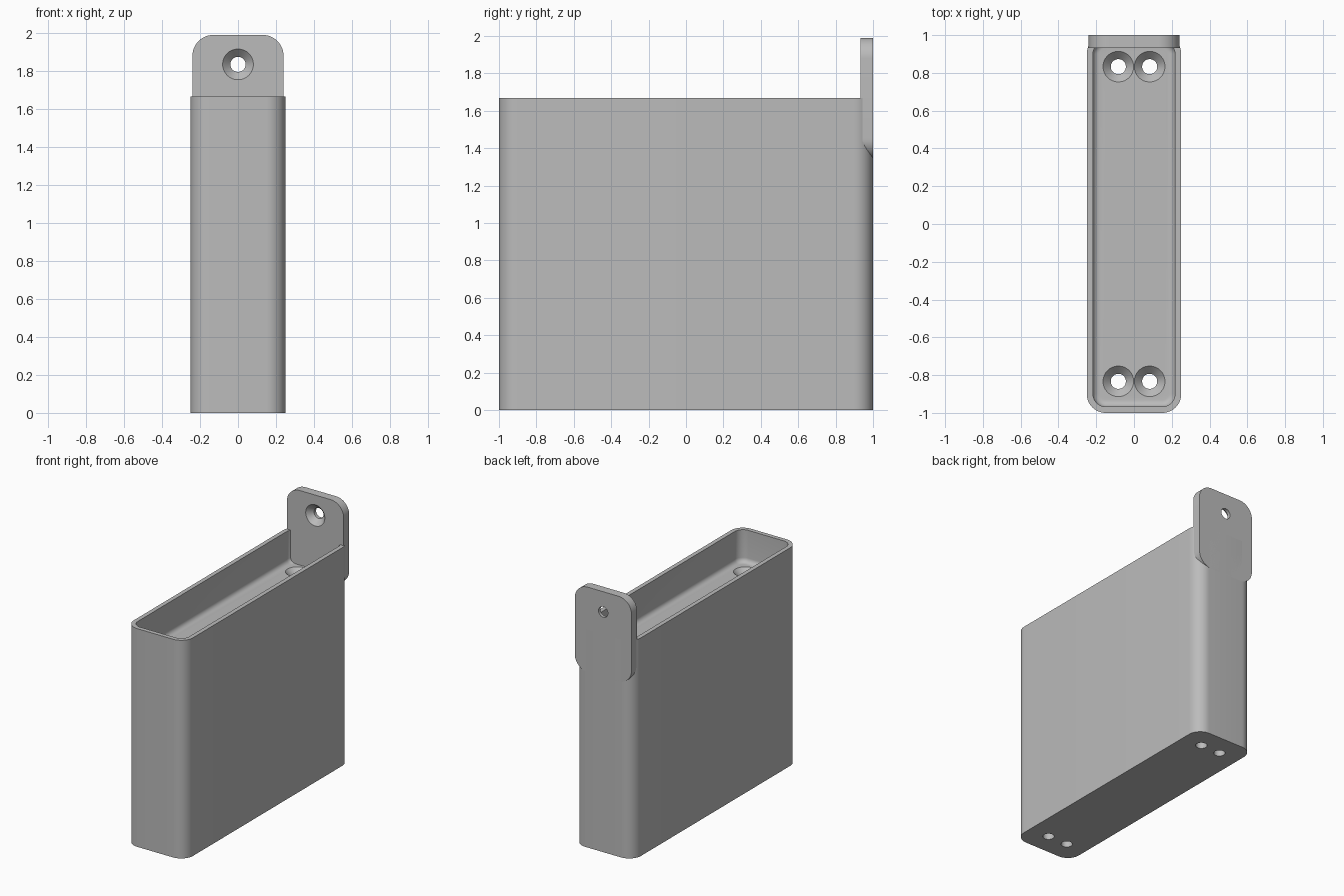
import bpy, bmesh, math
from mathutils import Matrix, Vector

cube = bpy.data.objects.get("Cube")
if cube:
    bpy.data.objects.remove(cube, do_unlink=True)

grey = bpy.data.materials.new("plain_grey")
grey.use_nodes = True
colour = (0.5, 0.5, 0.5, 1)
grey.diffuse_color = colour
grey.node_tree.nodes["Principled BSDF"].inputs["Base Color"].default_value = colour

BODY_TOP, FLOOR, WALL = 1.667, 1.42, 0.033
TAB_FRONT = 0.933


def rounded_ring(hx, hy, r, z, steps=12):
    """Rounded rectangle of half sizes hx, hy at height z."""
    ring = []
    for k, (sx, sy) in enumerate([(1, 1), (-1, 1), (-1, -1), (1, -1)]):
        for i in range(steps + 1):
            a = math.pi / 2 * (k + i / steps)
            ring.append(Vector((sx * (hx - r) + r * math.cos(a),
                                sy * (hy - r) + r * math.sin(a), z)))
    return ring


def circle_ring(r, z, steps=48):
    return [Vector((r * math.cos(2 * math.pi * i / steps),
                    r * math.sin(2 * math.pi * i / steps), z)) for i in range(steps)]


def loft(name, rings, matrix=Matrix()):
    """Closed solid through rings stacked from bottom to top."""
    bm = bmesh.new()
    loops = [[bm.verts.new(matrix @ p) for p in ring] for ring in rings]
    n = len(loops[0])
    for low, high in zip(loops, loops[1:]):
        for i in range(n):
            j = (i + 1) % n
            bm.faces.new((low[i], low[j], high[j], high[i]))
    bm.faces.new(loops[0][::-1])
    bm.faces.new(loops[-1])
    bmesh.ops.recalc_face_normals(bm, faces=bm.faces)
    mesh = bpy.data.meshes.new(name)
    bm.to_mesh(mesh)
    bm.free()
    mesh.materials.append(grey)
    obj = bpy.data.objects.new(name, mesh)
    bpy.context.collection.objects.link(obj)
    return obj


def activate(obj):
    bpy.ops.object.select_all(action='DESELECT')
    obj.select_set(True)
    bpy.context.view_layer.objects.active = obj


def cut(obj, cutter):
    cutter.hide_render = True
    mod = obj.modifiers.new("cut", 'BOOLEAN')
    mod.operation, mod.solver, mod.object = 'DIFFERENCE', 'EXACT', cutter
    activate(obj)
    bpy.ops.object.modifier_apply(modifier=mod.name)
    bpy.data.objects.remove(cutter, do_unlink=True)


def screw_cutter(matrix):
    """Straight hole with a conical countersink opening at local z = 0."""
    profile = [(0.04, -1.6), (0.04, -0.042), (0.081, 0), (0.081, 0.03)]
    return loft("screw_cutter", [circle_ring(r, z) for r, z in profile], matrix)


# Block with a shallow rounded tray in its top
body = loft("body", [rounded_ring(0.25, 1, 0.1, z) for z in (0, BODY_TOP)])
fillet, pocket = 0.035, []
for i in range(7):
    a = math.pi / 2 * i / 6
    inset = WALL + fillet * (1 - math.sin(a))
    pocket.append(rounded_ring(0.25 - inset, 1 - inset, 0.1 - inset,
                               FLOOR + fillet * (1 - math.cos(a))))
pocket.append(rounded_ring(0.25 - WALL, 1 - WALL, 0.1 - WALL, BODY_TOP + 0.1))
cut(body, loft("pocket_cutter", pocket))

# Four countersunk holes through the block
for x in (-0.083, 0.083):
    for y in (-0.833, 0.833):
        cut(body, screw_cutter(Matrix.Translation((x, y, FLOOR))))

# Upright mounting tab with one countersunk hole facing the front
upright = Matrix.Rotation(math.pi / 2, 4, 'X')
tab = loft("mounting_tab", [rounded_ring(0.24, 0.325, 0.11, z) for z in (-1, -TAB_FRONT)],
           Matrix.Translation((0, 0, 1.665)) @ upright)
cut(tab, screw_cutter(Matrix.Translation((0, TAB_FRONT, 1.835)) @ upright))

for obj in (body, tab):
    activate(obj)
    bpy.ops.object.shade_smooth_by_angle(angle=math.radians(30))
